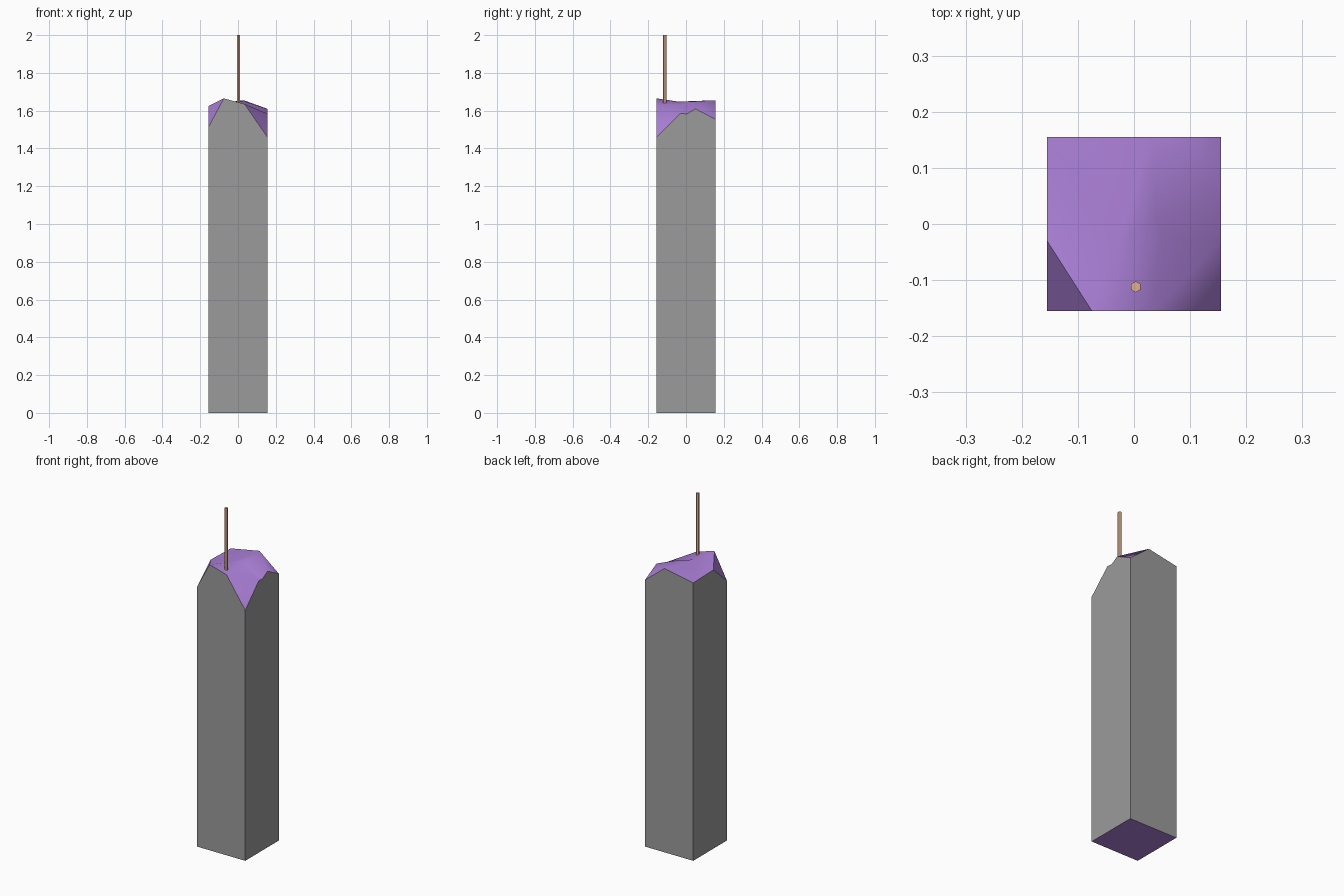
import bpy
import bmesh
import math

if "Cube" in bpy.data.objects:
    bpy.data.objects.remove(bpy.data.objects["Cube"])

H = 0.155  # half width of the square candle


def material(name, color):
    mat = bpy.data.materials.new(name)
    mat.diffuse_color = color
    mat.use_nodes = True
    mat.node_tree.nodes["Principled BSDF"].inputs["Base Color"].default_value = mat.diffuse_color
    return mat


def finish(bm, name, mats, smooth_angle):
    bmesh.ops.recalc_face_normals(bm, faces=bm.faces[:])
    # keep borders between materials crisp
    for e in bm.edges:
        if len({f.material_index for f in e.link_faces}) > 1:
            e.smooth = False
    mesh = bpy.data.meshes.new(name)
    bm.to_mesh(mesh)
    bm.free()
    for m in mats:
        mesh.materials.append(m)
    obj = bpy.data.objects.new(name, mesh)
    bpy.context.collection.objects.link(obj)
    bpy.ops.object.select_all(action='DESELECT')
    obj.select_set(True)
    bpy.context.view_layer.objects.active = obj
    bpy.ops.object.shade_smooth_by_angle(angle=math.radians(smooth_angle))
    return obj


grey = material("grey_side", (0.33, 0.33, 0.33, 1))
purple = material("purple_wax", (0.42, 0.22, 0.70, 1))
tan = material("wick_tan", (0.74, 0.43, 0.28, 1))

# Candle body: rim points where the melted top meets the four sides
points = {
    "FL": (-H, -H, 1.515), "P1": (-0.075, -H, 1.665),
    "P2": (0.035, -H, 1.635), "FR": (H, -H, 1.46),
    "R1": (H, -0.03, 1.585), "R2": (H, 0.005, 1.583),
    "R3": (H, 0.05, 1.61), "BR": (H, H, 1.555),
    "B": (0.03, H, 1.655), "BL": (-H, H, 1.62),
    "L": (-H, -0.03, 1.625),
    # ripple in the wax
    "V": (-0.03, -0.04, 1.648), "K": (0.04, 0.015, 1.647),
    "M": (0.05, -0.02, 1.63),
    # base corners
    "fl": (-H, -H, 0), "fr": (H, -H, 0), "br": (H, H, 0), "bl": (-H, H, 0),
}
sides = ["fl fr FR P2 P1 FL", "fr br BR R3 R2 R1 FR",
         "br bl BL B BR", "bl fl FL L BL"]
purple_faces = ["fl bl br fr",                      # base
                "FL P1 L", "FR R1 P2",              # cut front corners
                "L P1 V", "P1 P2 V", "P2 M V",      # front slope
                "P2 R1 M", "R1 R2 M",
                "V M K", "M R2 K", "R2 R3 K",       # ripple step
                "K R3 B", "R3 BR B", "V K B", "V B BL", "L V BL"]
bm = bmesh.new()
verts = {k: bm.verts.new(p) for k, p in points.items()}
for index, group in enumerate((sides, purple_faces)):
    for names in group:
        bm.faces.new([verts[n] for n in names.split()]).material_index = index
finish(bm, "candle_body", [grey, purple], 48)

# Wick: thin six-sided rod
bm = bmesh.new()
bmesh.ops.create_cone(bm, cap_ends=True, segments=6, radius1=0.01,
                      radius2=0.01, depth=0.365)
bmesh.ops.translate(bm, verts=bm.verts[:], vec=(0.003, -0.112, 2 - 0.365 / 2))
finish(bm, "wick", [tan], 30)
